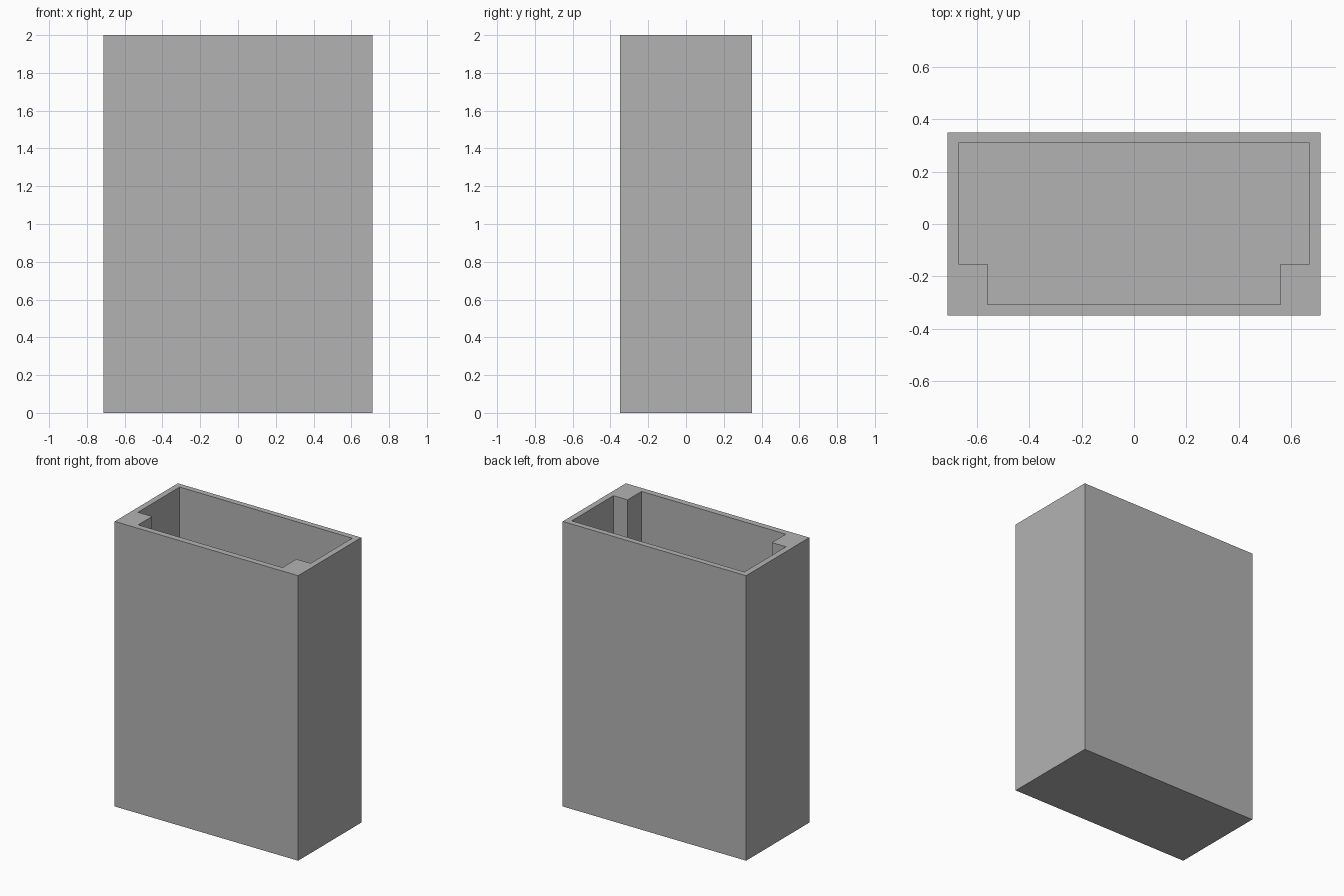
import bpy, bmesh

if "Cube" in bpy.data.objects:
    bpy.data.objects.remove(bpy.data.objects["Cube"])

W, D, H = 0.712, 0.35, 2.0      # half width, half depth, height
FLOOR = 0.04                    # floor thickness, same as the walls

grey = bpy.data.materials.new("plain grey")
grey.diffuse_color = (0.45, 0.45, 0.45, 1)
grey.use_nodes = True
grey.node_tree.nodes["Principled BSDF"].inputs["Base Color"].default_value = grey.diffuse_color

# Right half of the cavity outline, mirrored to make the whole loop
half = [(0.56, -0.307), (0.56, -0.152), (0.67, -0.152), (0.67, 0.31)]
cavity = half + [(-x, y) for x, y in reversed(half)]
outer = [(W, -D), (W, D), (-W, D), (-W, -D)]

bm = bmesh.new()


def ring(points, z):
    return [bm.verts.new((x, y, z)) for x, y in points]


def edges(loop):
    pairs = zip(loop, loop[1:] + loop[:1])
    return [bm.edges.get(p) or bm.edges.new(p) for p in pairs]


def walls(low, high):
    for i in range(len(low)):
        j = (i + 1) % len(low)
        bm.faces.new((low[i], low[j], high[j], high[i]))


# Outer shell and bottom
base, top = ring(outer, 0), ring(outer, H)
walls(base, top)
bm.faces.new(base)

# Cavity with its two full-height front corner posts, and the floor
well, rim = ring(cavity, FLOOR), ring(cavity, H)
walls(well, rim)
bm.faces.new(well)

# Flat rim between the two outlines: front, right, back and left strips
bm.faces.new((top[3], top[0], rim[0], rim[7]))
bm.faces.new((top[0], top[1], rim[3], rim[2], rim[1], rim[0]))
bm.faces.new((top[1], top[2], rim[4], rim[3]))
bm.faces.new((top[2], top[3], rim[7], rim[6], rim[5], rim[4]))
bmesh.ops.recalc_face_normals(bm, faces=bm.faces)

mesh = bpy.data.meshes.new("open_box")
bm.to_mesh(mesh)
bm.free()
mesh.materials.append(grey)
box = bpy.data.objects.new("open_box", mesh)
bpy.context.collection.objects.link(box)
